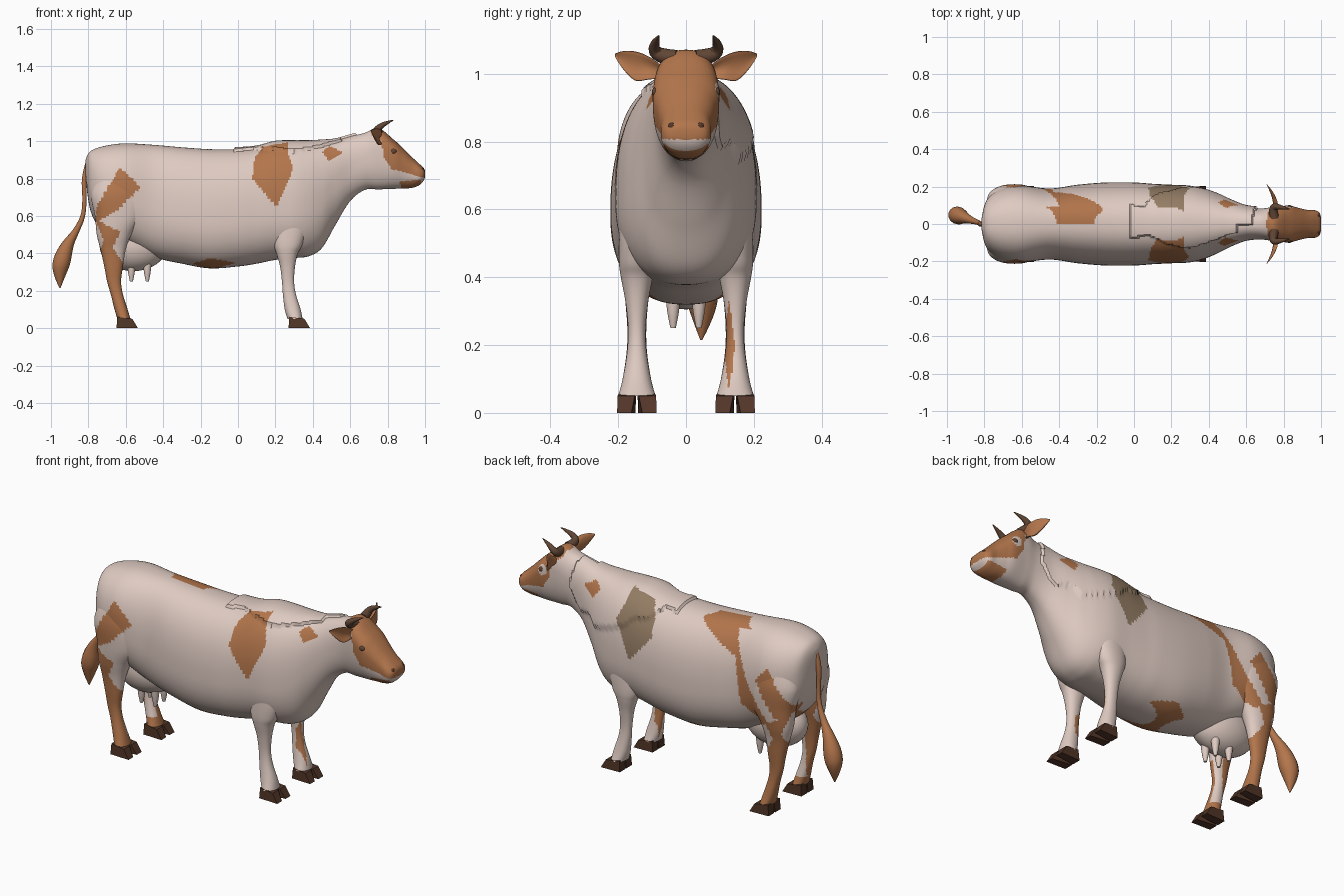
import bpy, bmesh, math
from mathutils import Vector

if "Cube" in bpy.data.objects:
    bpy.data.objects.remove(bpy.data.objects["Cube"])

def mat(name, rgb):
    m = bpy.data.materials.new(name)
    m.diffuse_color = (*rgb, 1)
    m.use_nodes = True
    m.node_tree.nodes["Principled BSDF"].inputs["Base Color"].default_value = m.diffuse_color
    return m

CREAM = mat("cream hide", (0.74, 0.60, 0.54))
BROWN = mat("brown hide", (0.45, 0.18, 0.072))
GREY = mat("grey brown hide", (0.29, 0.20, 0.125))
HOOF = mat("dark hoof", (0.085, 0.037, 0.021))
HORN = mat("dark horn", (0.12, 0.062, 0.036))
HIDE = [CREAM, BROWN, GREY]

# hide patches as side-view outlines (x, z)
RUMP_R = [(-.63, .86), (-.52, .755), (-.63, .645), (-.71, .59), (-.76, .575), (-.757, .65)]
RUMP_L = [(-.57, .74), (-.64, .82), (-.78, .62), (-.75, .57), (-.69, .55)]
STRIPE_L = [(-.16, .945), (-.36, 1.0), (-.47, .955), (-.40, .945), (-.48, .78), (-.54, .66),
            (-.66, .51), (-.60, .50), (-.47, .58), (-.43, .82)]
SHOULDER = [(.125, .965), (.265, .995), (.265, .94), (.297, .85), (.205, .645), (.078, .80), (.09, .91)]
NECK = [(.49, .975), (.56, .94), (.485, .89), (.45, .945)]
BELLY = [(-.24, .345), (-.15, .375), (-.01, .35), (-.15, .31)]
SHANK = [(-.76, .58), (-.735, .57), (-.63, .515), (-.67, .43), (-.60, .33), (-.54, 0), (-.8, 0), (-.74, .4), (-.72, .47)]
FACE = [(.69, 1.12), (.72, 1.03), (.77, 1.0), (.775, .92), (.82, .85), (.87, .84), (.97, .81), (1.05, .80), (1.05, 1.12)]
CHIN = [(.86, .785), (.98, .795), (.99, .72), (.89, .72)]
# raised fold of hide over the withers, one outline per side
FOLD_L = [(-.02, 1.1), (-.02, .93), (.05, .94), (.12, .88), (.2, .87), (.25, .82), (.4, .76), (.46, .75),
          (.5, .80), (.58, .78), (.62, .83), (.66, .9), (.62, 1.1)]
FOLD_R = [(-.02, 1.1), (-.02, .945), (.1, .955), (.2, .955), (.3, .94), (.38, .955), (.45, .97), (.55, 1.0), (.57, 1.1)]

def inside(x, z, poly):
    r = False
    for (a, b), (c, d) in zip(poly, poly[1:] + poly[:1]):
        if (b > z) != (d > z) and x < (c - a) * (z - b) / (d - b) + a:
            r = not r
    return r

def paint(p):
    x, y, z = p
    if y > 0 and inside(x, z, SHOULDER):
        return 2
    if y > .06 and (x - .82) ** 2 + (z - .945) ** 2 < .0008:
        return 0
    own = [RUMP_L, STRIPE_L] if y > 0 else [RUMP_R]
    if any(inside(x, z, q) for q in own + [SHOULDER, NECK, BELLY, FACE, CHIN]):
        return 1
    if z < .59 and inside(x, z, SHANK):
        # pale strip on the inner front of each shank
        return 0 if abs(y) < .135 and x > -.66 and z > .1 else 1
    # narrow brown strip on the front shins
    if x > .2 and .08 < z < .33 and abs(abs(y) - .127) < .018 * (1 - abs(z - .2) / .14):
        return 1 if (y > 0) == (x > .275) else 0
    return 0

def finish(ob, angle=38):
    bpy.ops.object.select_all(action='DESELECT')
    ob.select_set(True)
    bpy.context.view_layer.objects.active = ob
    bpy.ops.object.shade_smooth_by_angle(angle=math.radians(angle))

def to_object(bm, name, mats):
    bmesh.ops.recalc_face_normals(bm, faces=bm.faces)
    me = bpy.data.meshes.new(name)
    bm.to_mesh(me)
    bm.free()
    for m in mats:
        me.materials.append(m)
    ob = bpy.data.objects.new(name, me)
    bpy.context.collection.objects.link(ob)
    return ob

def spline_rows(rows, step):
    out = []
    for i in range(len(rows) - 1):
        p0, p1, p2, p3 = rows[max(i - 1, 0)], rows[i], rows[i + 1], rows[min(i + 2, len(rows) - 1)]
        n = max(3, math.ceil(abs(p2[0] - p1[0]) / step))
        for k in range(n):
            t = k / n
            out.append([.5 * (2 * b + (c - a) * t + (2 * a - 5 * b + 4 * c - d) * t * t + (3 * b - a - 3 * c + d) * t ** 3)
                        for a, b, c, d in zip(p0, p1, p2, p3)])
    return out + [list(rows[-1])]

def loft(name, rows, place, seg, step, mats, power=2.0, rule=None):
    bm = bmesh.new()
    rings = []
    for r in spline_rows(rows, step):
        ring = []
        for j in range(seg):
            a = 2 * math.pi * j / seg
            c, s = (math.copysign(abs(v) ** (2 / power), v) for v in (math.cos(a), math.sin(a)))
            ring.append(bm.verts.new(place(r, c, s)))
        rings.append(ring)
    for A, B in zip(rings, rings[1:]):
        for j in range(seg):
            k = (j + 1) % seg
            bm.faces.new((A[j], A[k], B[k], B[j]))
    bm.faces.new(rings[0])
    bm.faces.new(rings[-1])
    if rule:
        for f in bm.faces:
            f.material_index = rule(f.calc_center_median())
    ob = to_object(bm, name, mats)
    finish(ob)
    return ob

# body, neck and head: x, top, bottom, half width, height fraction of widest point
BODY = [(-.815, .90, .82, .03, .5), (-.80, .935, .68, .10, .5), (-.77, .957, .58, .15, .5), (-.70, .977, .50, .19, .5),
        (-.60, .988, .45, .205, .5), (-.45, .98, .38, .19, .45), (-.30, .967, .345, .21, .42), (-.15, .957, .32, .222, .42),
        (0, .957, .33, .222, .42), (.1, .965, .345, .215, .42), (.2, .99, .365, .21, .42), (.3, .993, .375, .205, .42),
        (.38, .993, .385, .185, .43), (.45, .997, .43, .155, .45), (.52, 1.003, .55, .12, .5), (.6, 1.025, .68, .09, .5),
        (.68, 1.045, .74, .083, .55), (.75, 1.07, .742, .092, .65), (.83, 1.01, .745, .098, .68), (.88, .965, .747, .086, .62),
        (.93, .915, .75, .075, .55), (.97, .878, .765, .073, .5), (.993, .856, .79, .058, .5), (1.0, .84, .81, .03, .5)]

def place_body(r, c, s):
    x, zt, zb, hw, f = r
    zm = zb + f * (zt - zb)
    y, z = hw * c, zm + s * (zt - zm if s > 0 else zm - zb)
    if inside(x, z, FOLD_L if y > 0 else FOLD_R):
        y, z = y + .012 * c, z + .012 * max(s, 0)
    return (x, y, z)

loft("body_and_head", BODY, place_body, 128, .009, HIDE, 2.35, paint)

# legs: z, back x, front x, centre y, half width
FRONT = [(.70, .17, .36, .12, .07), (.55, .18, .37, .135, .062), (.45, .19, .345, .145, .053), (.4, .205, .32, .145, .047),
         (.33, .225, .305, .145, .034), (.25, .235, .30, .145, .026), (.18, .24, .31, .145, .029),
         (.1, .25, .335, .145, .042), (.05, .265, .345, .145, .055)]
HIND = [(.84, -.74, -.55, .11, .07), (.72, -.785, -.50, .125, .085), (.6, -.765, -.51, .135, .075), (.5, -.755, -.57, .14, .06),
        (.42, -.735, -.60, .142, .045), (.33, -.715, -.615, .145, .034), (.25, -.70, -.625, .145, .028),
        (.18, -.68, -.615, .145, .03), (.1, -.66, -.59, .145, .042), (.05, -.645, -.575, .145, .054)]

def hoof(name, x0, side):
    bm = bmesh.new()
    for t in (-1, 1):
        # each toe: heel, tip, upper front, upper back, with a cleft opening forward
        prof = [(0, 0, .004), (.115, 0, .016), (.085, .05, .006), (.005, .06, .002)]
        outer = [.054, .058, .057, .052]
        a = [bm.verts.new((x0 + x, side * .145 + t * g, z)) for x, z, g in prof]
        b = [bm.verts.new((x0 + x, side * .145 + t * o, z)) for (x, z, g), o in zip(prof, outer)]
        bm.faces.new(a)
        bm.faces.new(b)
        for i in range(4):
            k = (i + 1) % 4
            bm.faces.new((a[i], a[k], b[k], b[i]))
    to_object(bm, name, [HOOF])

for side, tag in ((-1, "right"), (1, "left")):
    def place_leg(r, c, s):
        return ((r[1] + r[2]) / 2 + (r[2] - r[1]) / 2 * c, side * r[3] + r[4] * s, r[0])
    loft("front_leg_" + tag, FRONT, place_leg, 40, .01, HIDE, 2.2, paint)
    loft("hind_leg_" + tag, HIND, place_leg, 48, .01, HIDE, 2.2, paint)
    hoof("front_hoof_" + tag, .27, side)
    hoof("hind_hoof_" + tag, -.65, side)

    # leaf shaped ears, cupped on the front
    EAR = [(.07, .76, 1.005, .02, .018), (.11, .765, 1.017, .022, .034), (.15, .752, 1.023, .017, .043),
           (.185, .732, 1.04, .011, .027), (.21, .712, 1.055, .003, .004)]
    def place_ear(r, c, s):
        cup = 1.4 * r[3] * (1 - s * s) if c > 0 else 0
        return (r[1] + r[3] * c - cup, side * r[0], r[2] + r[4] * s)
    loft("ear_" + tag, EAR, place_ear, 24, .012, [BROWN])

def tube(name, pts, material):
    cu = bpy.data.curves.new(name, 'CURVE')
    cu.dimensions = '3D'
    cu.bevel_depth = 1
    cu.bevel_resolution = 5
    cu.use_fill_caps = True
    sp = cu.splines.new('NURBS')
    sp.points.add(len(pts) - 1)
    for p, (x, y, z, r) in zip(sp.points, pts):
        p.co = (x, y, z, 1)
        p.radius = r
    sp.order_u = 3
    sp.use_endpoint_u = True
    sp.resolution_u = 6
    cu.materials.append(material)
    ob = bpy.data.objects.new(name, cu)
    bpy.context.collection.objects.link(ob)
    bpy.ops.object.select_all(action='DESELECT')
    ob.select_set(True)
    bpy.context.view_layer.objects.active = ob
    bpy.ops.object.convert(target='MESH')
    finish(bpy.context.view_layer.objects.active)

def blob(name, centre, size, material):
    bm = bmesh.new()
    bmesh.ops.create_uvsphere(bm, u_segments=32, v_segments=20, radius=1)
    for v in bm.verts:
        v.co = Vector(centre) + Vector(v.co[i] * size[i] for i in range(3))
    finish(to_object(bm, name, [material]))

# tail with tuft
tube("tail", [(-.79, 0, .91, .016), (-.825, 0, .82, .015), (-.82, 0, .70, .011), (-.825, .005, .60, .012),
              (-.87, .02, .51, .018), (-.91, .035, .45, .032), (-.94, .045, .37, .05), (-.955, .05, .30, .042),
              (-.952, .045, .215, .003)], BROWN)

# udder and teats
blob("udder", (-.56, 0, .44), (.18, .115, .135), CREAM)
for s in (-1, 1):
    for x in (-.57, -.485):
        tube("teat", [(x, s * .038, .36, .024), (x, s * .038, .315, .02), (x, s * .038, .28, .015), (x, s * .038, .25, .008)], CREAM)
    # horns, eyes and nostrils
    tube("horn", [(.75, s * .03, 1.045, .026), (.742, s * .075, 1.052, .023), (.75, s * .096, 1.07, .018),
                  (.785, s * .09, 1.095, .012), (.83, s * .08, 1.112, .002)], HORN)
    blob("eye", (.83, s * .089, .945), (.017, .012, .015), HORN)
    blob("nostril", (.984, s * .042, .845), (.012, .012, .012), HOOF)
